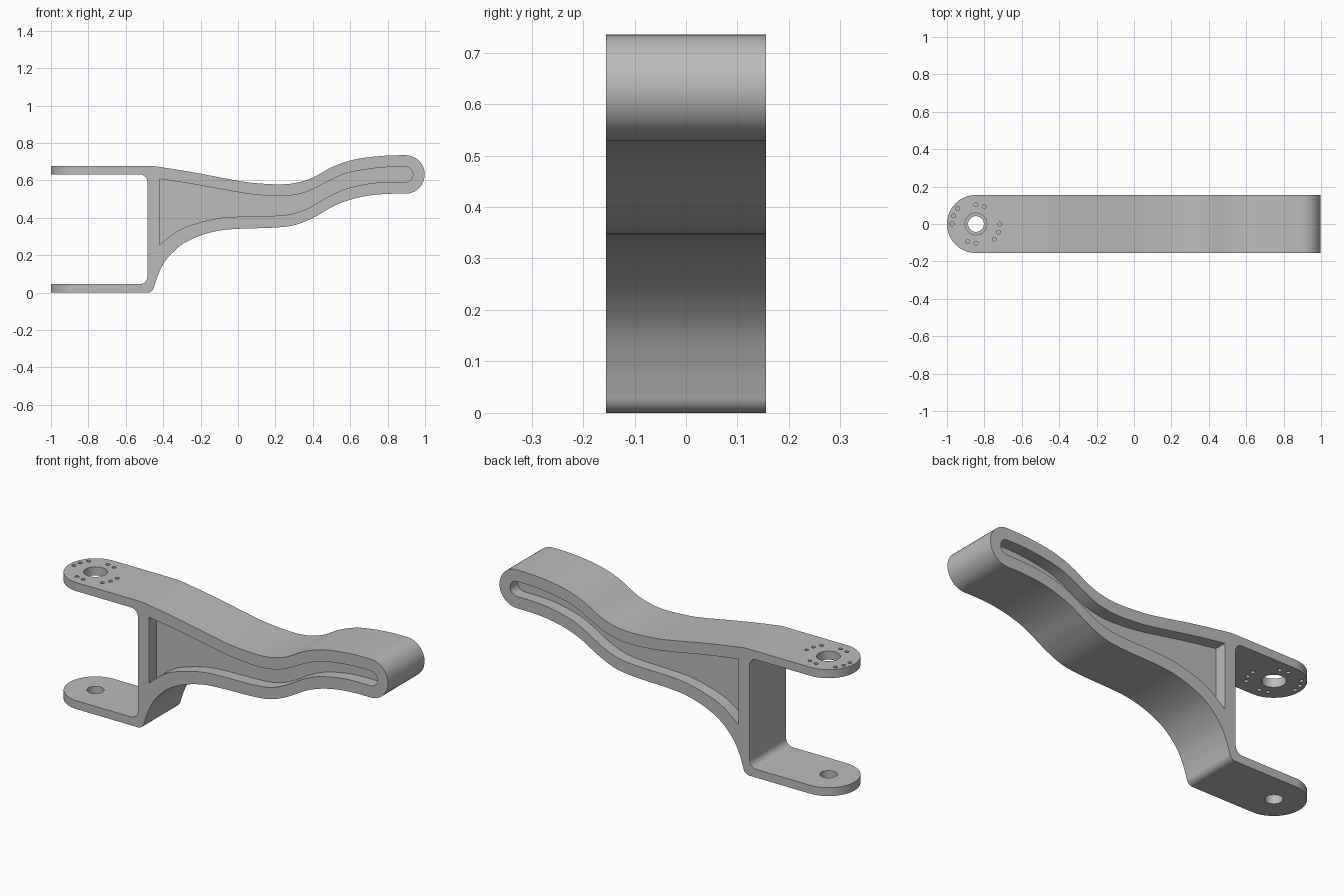
import bpy
import bmesh
from math import cos, sin, radians
from mathutils import Vector, Matrix

cube = bpy.data.objects.get("Cube")
if cube:
    bpy.data.objects.remove(cube, do_unlink=True)

HALF = 0.155          # half width of the arm
POCKET = 0.065        # depth of each side recess
PIVOT = -0.845        # x of the fork bores

metal = bpy.data.materials.new("grey metal")
metal.use_nodes = True
grey = (0.5, 0.5, 0.5, 1)
metal.diffuse_color = grey
metal.node_tree.nodes["Principled BSDF"].inputs["Base Color"].default_value = grey


def arc(cx, cy, r, start, end, steps=10):
    angles = [radians(start + (end - start) * i / steps) for i in range(steps + 1)]
    return [(cx + r * cos(a), cy + r * sin(a)) for a in angles]


def smooth(points, steps=6):
    """Catmull-Rom curve through the points."""
    p = [Vector(q) for q in points]
    p = [2 * p[0] - p[1]] + p + [2 * p[-1] - p[-2]]
    out = []
    for a, b, c, d in zip(p, p[1:], p[2:], p[3:]):
        for i in range(steps):
            t = i / steps
            out.append(tuple(0.5 * (2 * b + (c - a) * t + (2 * a - 5 * b + 4 * c - d) * t * t
                                    + (3 * b - a - 3 * c + d) * t ** 3)))
    return out + [tuple(p[-2])]


def prism(bm, outline, place, low, high):
    """Extrude a closed outline between two levels."""
    face = bm.faces.new([bm.verts.new(place(u, v, low)) for u, v in outline])
    made = bmesh.ops.extrude_face_region(bm, geom=[face])["geom"]
    shift = place(0, 0, high) - place(0, 0, low)
    bmesh.ops.translate(bm, vec=shift, verts=[g for g in made if isinstance(g, bmesh.types.BMVert)])


def side(u, v, w):
    return Vector((u, w, v))


def plan(u, v, w):
    return Vector((u, v, w))


def make_object(name, bm):
    bmesh.ops.recalc_face_normals(bm, faces=bm.faces)
    mesh = bpy.data.meshes.new(name)
    bm.to_mesh(mesh)
    bm.free()
    mesh.materials.append(metal)
    obj = bpy.data.objects.new(name, mesh)
    bpy.context.collection.objects.link(obj)
    return obj


# Side outline: fork, curved underside, rounded tip, curved top
under = smooth([(-0.448, 0.034), (-0.425, 0.10), (-0.385, 0.175), (-0.31, 0.25), (-0.22, 0.298),
                (-0.11, 0.33), (0, 0.341), (0.2, 0.348), (0.31, 0.363), (0.41, 0.405),
                (0.51, 0.462), (0.6, 0.497), (0.7, 0.519), (0.8, 0.528), (0.895, 0.529)])
top = smooth([(0.895, 0.735), (0.8, 0.733), (0.7, 0.724), (0.6, 0.706), (0.5, 0.67), (0.4, 0.615),
              (0.31, 0.587), (0.22, 0.579), (0.1, 0.585), (0, 0.598), (-0.25, 0.645), (-0.445, 0.676)])
outline = ([(-1, 0)] + arc(-0.485, 0.037, 0.037, 270, 345, 8) + under
           + arc(0.895, 0.632, 0.103, -90, 90, 24)[1:-1] + top
           + [(-0.47, 0.678), (-1, 0.678), (-1, 0.632)]
           + arc(-0.525, 0.592, 0.04, 90, 0) + arc(-0.525, 0.085, 0.04, 0, -90) + [(-1, 0.045)])
bm = bmesh.new()
prism(bm, outline, side, -HALF, HALF)
arm = make_object("fork_arm", bm)

# Side recesses
low_edge = smooth([(-0.42, 0.255), (-0.34, 0.319), (-0.26, 0.358), (-0.12, 0.395), (0, 0.406),
                   (0.2, 0.411), (0.3, 0.424), (0.39, 0.459), (0.49, 0.517), (0.58, 0.556),
                   (0.7, 0.583), (0.8, 0.591), (0.895, 0.592)])
high_edge = smooth([(0.895, 0.672), (0.8, 0.671), (0.7, 0.661), (0.58, 0.638), (0.48, 0.594),
                    (0.39, 0.548), (0.31, 0.524), (0.22, 0.516), (0.1, 0.523), (0, 0.537),
                    (-0.25, 0.582), (-0.42, 0.608)])
recess = low_edge + arc(0.895, 0.632, 0.04, -90, 90, 16)[1:-1] + high_edge
recess_bm = bmesh.new()
for s in (-1, 1):
    prism(recess_bm, recess, side, s * (HALF - POCKET), s * (HALF + 0.1))

# Rounded fork ends
end_bm = bmesh.new()
prism(end_bm, arc(PIVOT, 0, HALF, 90, 270, 40)
      + [(PIVOT, -0.4), (-1.2, -0.4), (-1.2, 0.4), (PIVOT, 0.4)], plan, -0.2, 1)

# Bores and screw holes
hole_bm = bmesh.new()


def hole(x, y, z, r, sides):
    bmesh.ops.create_cone(hole_bm, cap_ends=True, segments=sides, radius1=r, radius2=r,
                          depth=0.2, matrix=Matrix.Translation((x, y, z)))


hole(PIVOT, 0, 0.655, 0.058, 40)
hole(PIVOT, 0, 0.02, 0.042, 40)
for radius, angles in ((0.128, (0, -20, -40, 180, 160, 140)), (0.104, (90, 65, 270, 245))):
    for a in map(radians, angles):
        hole(PIVOT + radius * cos(a), radius * sin(a), 0.655, 0.0105, 16)

# Cut everything out of the arm
bpy.context.view_layer.objects.active = arm
for name, cut_bm in (("recess_cutter", recess_bm), ("end_cutter", end_bm), ("hole_cutter", hole_bm)):
    cutter = make_object(name, cut_bm)
    cutter.hide_render = True
    mod = arm.modifiers.new(name, "BOOLEAN")
    mod.operation = "DIFFERENCE"
    mod.solver = "EXACT"
    mod.object = cutter
    bpy.ops.object.modifier_apply(modifier=name)
    bpy.data.objects.remove(cutter, do_unlink=True)

bpy.ops.object.select_all(action="DESELECT")
arm.select_set(True)
bpy.ops.object.shade_smooth_by_angle(angle=radians(30))
